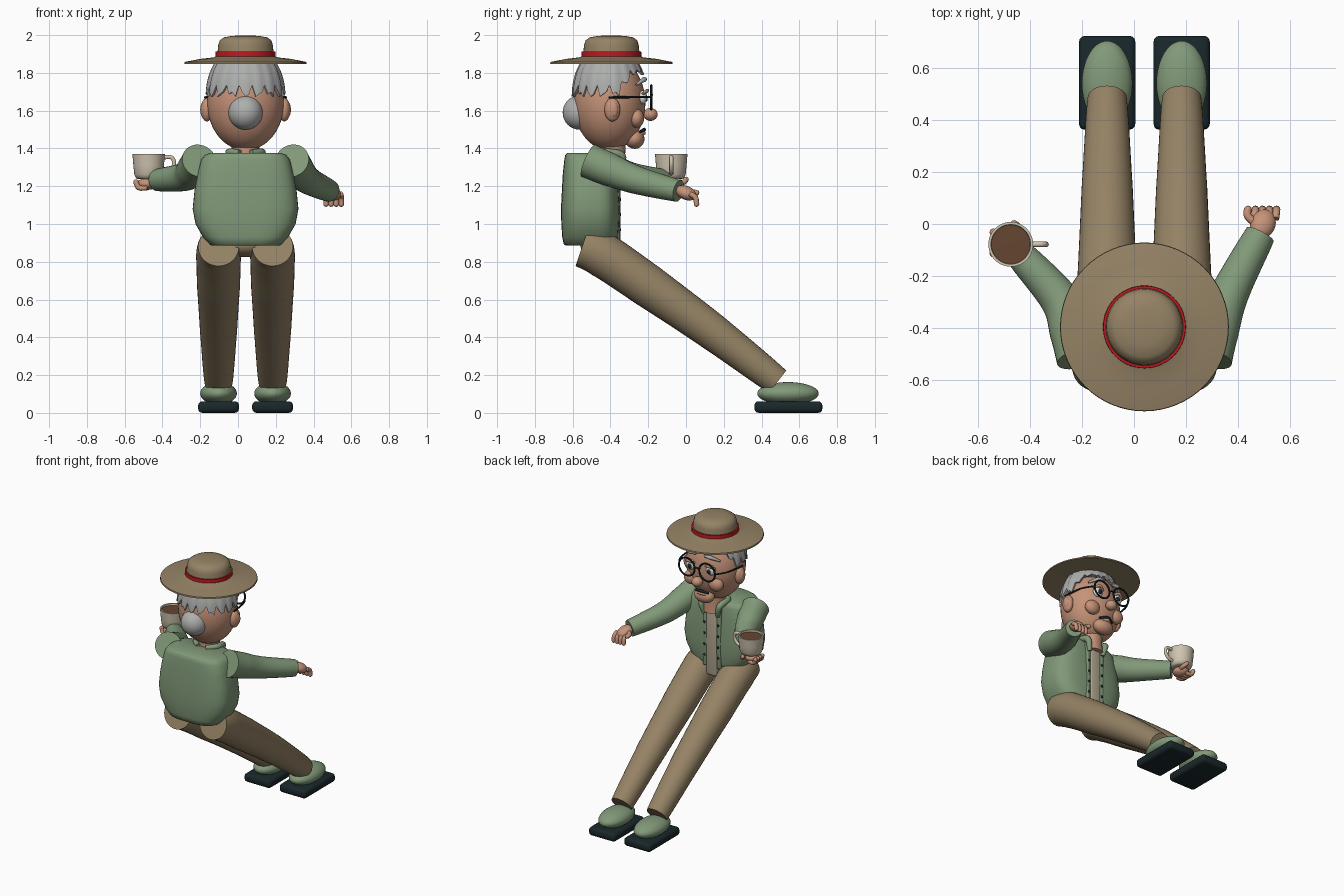
import bpy, bmesh, math
from mathutils import Vector, Matrix

if "Cube" in bpy.data.objects:
    bpy.data.objects.remove(bpy.data.objects["Cube"])

def material(name, r, g, b):
    m = bpy.data.materials.new(name)
    m.diffuse_color = (r, g, b, 1)
    m.use_nodes = True
    m.node_tree.nodes["Principled BSDF"].inputs["Base Color"].default_value = m.diffuse_color
    return m

GREEN = material("sage_green", .22, .32, .19)
TAN = material("khaki", .30, .225, .13)
SKIN = material("skin", .56, .29, .19)
GREY = material("hair_grey", .42, .43, .42)
CREAM = material("cup_cream", .62, .55, .43)
SHIRT = material("shirt_beige", .46, .40, .29)
RED = material("band_red", .50, .01, .015)
DARK = material("dark", .010, .020, .024)
BROWN = material("coffee_brown", .13, .06, .03)
WHITE = material("eye_white", .80, .80, .78)
CX, CY = .04, -.395          # axis of the figure / head


def finish(name, bm, mat, angle=40):
    bmesh.ops.recalc_face_normals(bm, faces=bm.faces[:])
    me = bpy.data.meshes.new(name)
    bm.to_mesh(me)
    bm.free()
    me.materials.append(mat)
    for p in me.polygons:
        p.use_smooth = True
    me.set_sharp_from_angle(angle=math.radians(angle))
    ob = bpy.data.objects.new(name, me)
    bpy.context.collection.objects.link(ob)
    return ob


def ball(name, loc, rad, mat, rot=(0, 0, 0), seg=32):
    bm = bmesh.new()
    bmesh.ops.create_uvsphere(bm, u_segments=seg, v_segments=seg // 2, radius=1)
    bmesh.ops.scale(bm, vec=Vector(rad), verts=bm.verts)
    ob = finish(name, bm, mat)
    ob.location, ob.rotation_euler = loc, rot
    return ob


def box(name, loc, size, mat, bevel=.01, rot=(0, 0, 0)):
    bm = bmesh.new()
    bmesh.ops.create_cube(bm, size=1)
    bmesh.ops.scale(bm, vec=Vector(size), verts=bm.verts)
    bmesh.ops.bevel(bm, geom=bm.edges[:], offset=bevel, segments=3, affect='EDGES', profile=.5)
    ob = finish(name, bm, mat)
    ob.location, ob.rotation_euler = loc, rot
    return ob


def loft(name, rings, mat, caps=True, closed=False, angle=40):
    bm = bmesh.new()
    rv = [[bm.verts.new(p) for p in r] for r in rings]
    pairs = list(zip(rv, rv[1:])) + ([(rv[-1], rv[0])] if closed else [])
    for a, b in pairs:
        for i in range(len(a)):
            j = (i + 1) % len(a)
            bm.faces.new((a[i], a[j], b[j], b[i]))
    if caps and not closed:
        bm.faces.new(rv[0])
        bm.faces.new(rv[-1])
    return finish(name, bm, mat, angle)


def lathe(name, prof, mat, loc, n=48, angle=40, closed=False):
    rings = [[(loc[0] + r * math.cos(2 * math.pi * i / n), loc[1] + r * math.sin(2 * math.pi * i / n), loc[2] + z)
              for i in range(n)] for r, z in prof]
    return loft(name, rings, mat, closed=closed, angle=angle)


def tube(name, pts, radii, mat, n=24, steps=6, closed=False):
    # smooth path through the points with a varying radius
    P, m, path = [Vector(p) for p in pts], len(pts), []
    get = (lambda k: P[k % m]) if closed else (lambda k: P[max(0, min(m - 1, k))])
    for k in range(m if closed else m - 1):
        a, b, c, d = get(k - 1), get(k), get(k + 1), get(k + 2)
        for s in range(steps):
            t = s / steps
            q = .5 * (2 * b + (c - a) * t + (2 * a - 5 * b + 4 * c - d) * t * t + (3 * b - a - 3 * c + d) * t ** 3)
            path.append((q, radii[k] * (1 - t) + radii[(k + 1) % m] * t))
    if not closed:
        path.append((P[-1], radii[-1]))
    rings, side, N = [], None, len(path)
    for k, (q, r) in enumerate(path):
        lo, hi = (k - 1, (k + 1) % N) if closed else (max(k - 1, 0), min(k + 1, N - 1))
        t = (path[hi][0] - path[lo][0]).normalized()
        if side is None:
            side = t.orthogonal()
        side = (side - t * side.dot(t)).normalized()
        up = t.cross(side)
        rings.append([q + r * (math.cos(2 * math.pi * i / n) * side + math.sin(2 * math.pi * i / n) * up) for i in range(n)])
    return loft(name, rings, mat, closed=closed)


def capsule(name, pts, r, mat, n=12):
    tube(name, pts, [r] * len(pts), mat, n, 4)
    ball(name + "_tip", pts[-1], (r, r, r), mat, seg=n)


# hat: crown with brim, and band
lathe("hat", [(.02, 1.998), (.07, 1.996), (.115, 1.988), (.137, 1.972), (.145, 1.945), (.15, 1.89), (.17, 1.882), (.24, 1.874),
              (.322, 1.858), (.324, 1.848), (.24, 1.853), (.1, 1.86)], TAN, (CX, CY, 0), 64, 50)
lathe("hat_band", [(.14, 1.883), (.159, 1.883), (.158, 1.912), (.14, 1.912)], RED, (CX, CY, 0), 64, closed=True)

# head, ears, bun, neck
ball("head", (CX, CY - .01, 1.64), (.203, .19, .25), SKIN, seg=48)
ball("hair_bun", (CX, -.562, 1.59), (.091, .091, .091), GREY)
lathe("neck", [(.08, 1.30), (.073, 1.36), (.075, 1.45)], SKIN, (CX, CY, 0), 32)
for s in (-1, 1):
    ball("ear", (CX + s * .205, -.39, 1.605), (.032, .042, .062), SKIN)
    ball("inner_ear", (CX + s * .225, -.383, 1.605), (.015, .024, .04), SKIN)

# hair cap with ragged locks, higher over the forehead
N, rings = 72, []
for k in range(15):
    ring = []
    for i in range(N):
        a = 2 * math.pi * i / N
        front = max(0, min(1, (math.sin(a) - .25) / .4))
        low = 1.675 + .115 * front + (.06 * (1 - .6 * front) if i % 4 == 0 else .012 * (i % 3))
        z = 1.93 + (low - 1.93) * k / 14
        w = math.sqrt(max(0, 1 - ((z - 1.68) / .275) ** 2))
        bump = 1 - (.03 if i % 4 == 0 else 0)
        ring.append((CX + .212 * w * bump * math.cos(a), CY - .01 + .2 * w * bump * math.sin(a), z))
    rings.append(ring)
rings.append([(CX + (x - CX) * .93, CY + (y - CY) * .93, z) for x, y, z in rings[-1]])
loft("hair", rings, GREY)

# face
ball("nose", (CX, -.188, 1.58), (.038, .038, .034), SKIN)
ball("chin", (CX, -.272, 1.45), (.075, .052, .052), SKIN)
tube("mouth", [(CX - .055, -.243, 1.488), (CX, -.222, 1.50), (CX + .055, -.243, 1.488)], [.007, .01, .007], DARK, 10)
tube("lower_lip", [(CX - .04, -.245, 1.472), (CX, -.225, 1.482), (CX + .04, -.245, 1.472)], [.008, .012, .008], SKIN, 10)
for s in (-1, 1):
    x = CX + s * .082
    ball("eye", (x, -.229, 1.67), (.036, .022, .036), WHITE)
    ball("pupil", (x - s * .004, -.21, 1.665), (.016, .007, .018), DARK, seg=16)
    tube("eyelid", [(x - .038, -.222, 1.69), (x, -.205, 1.706), (x + .038, -.228, 1.69)], [.008, .01, .008], SKIN, 10)
    tube("eyebrow", [(CX + s * .035, -.222, 1.765), (x, -.222, 1.765), (CX + s * .135, -.262, 1.738)], [.008, .014, .006], GREY, 10)
    ball("cheek", (CX + s * .1, -.262, 1.56), (.055, .04, .05), SKIN)
    # glasses
    tube("glasses_rim", [(x + .064 * math.cos(a), -.184, 1.67 + .064 * math.sin(a))
                         for a in [2 * math.pi * i / 12 for i in range(12)]], [.0065] * 12, DARK, 8, 3, True)
    tube("glasses_temple", [(x + s * .062, -.184, 1.672), (CX + s * .195, -.27, 1.672), (CX + s * .215, -.41, 1.67)],
         [.006] * 3, DARK, 8)
tube("glasses_bridge", [(CX - .02, -.184, 1.675), (CX, -.18, 1.685), (CX + .02, -.184, 1.675)], [.006] * 3, DARK, 8)

# jacket body: stack of rounded rectangles
rings = []
for z, hx, hy in [(.885, .175, .125), (.892, .19, .14), (.93, .225, .148), (1.0, .265, .153), (1.08, .28, .155), (1.18, .27, .15),
                  (1.27, .253, .145), (1.34, .235, .137), (1.366, .215, .132), (1.375, .19, .122)]:
    ring = []
    for i in range(48):
        c, s = math.cos(2 * math.pi * i / 48), math.sin(2 * math.pi * i / 48)
        f = lambda v: math.copysign(abs(v) ** .62, v)
        ring.append((CX + hx * f(c), -.507 + hy * f(s), z))
    rings.append(ring)
loft("jacket", rings, GREEN, angle=60)
box("shirt_front", (CX, -.40, 1.11), (.084, .105, .56), SHIRT, .012)
ball("trouser_seat", (CX, -.47, .89), (.13, .09, .065), TAN)
for s in (-1, 1):
    box("jacket_edge", (CX + s * .057, -.365, 1.125), (.034, .03, .47), GREEN, .01)
    tube("collar", [(CX + s * .03, -.475, 1.375), (CX + s * .085, -.42, 1.38), (CX + s * .075, -.34, 1.36), (CX + s * .055, -.345, 1.28)],
         [.018, .02, .022, .014], GREEN, 12)
for i in range(5):
    ball("button", (CX - .055, -.349, .97 + i * .08), (.009, .006, .009), DARK, seg=12)
    ball("buttonhole", (CX + .055, -.349, .97 + i * .08), (.009, .006, .009), DARK, seg=12)

# legs and shoes
for s in (-1, 1):
    x = CX + s * .143
    tube("trouser_leg", [(x, -.55, .88), (x, -.44, .835), (x, -.2, .672), (x, .14, .43), (x, .485, .165)],
         [.108, .119, .114, .098, .075], TAN, 32)
    ball("shoe", (x, .54, .103), (.097, .163, .06), GREEN, seg=40)
    box("shoe_sole", (x, .542, .031), (.216, .36, .061), DARK, .022)
    for t in (-1, 1):
        tube("knee_crease", [(x + t * .04, .13, .522), (x + t * .055, .145, .503)], [.006, .006], DARK, 8)

# sleeves
tube("right_sleeve", [(.285, -.515, 1.335), (.315, -.41, 1.29), (.37, -.26, 1.232), (.485, -.04, 1.175)],
     [.093, .088, .074, .058], GREEN, 32)
tube("left_sleeve", [(-.205, -.515, 1.335), (-.235, -.41, 1.29), (-.285, -.29, 1.25), (-.43, -.125, 1.232)],
     [.093, .09, .076, .058], GREEN, 32)

# open hand
ball("right_palm", (.495, .0, 1.165), (.048, .06, .036), SKIN, (-.4, 0, -.4))
for i in range(4):
    x = .462 + i * .027
    capsule("right_finger", [(x, .02, 1.16), (x + .004, .05, 1.14), (x + .004, .056, 1.105)], .0145, SKIN)
capsule("right_thumb", [(.47, .0, 1.17), (.437, .03, 1.17), (.437, .055, 1.165)], .0155, SKIN)

# hand holding the cup from beneath
ball("left_palm", (-.478, -.085, 1.213), (.056, .055, .032), SKIN, (0, 0, .8))
for i in range(4):
    y = -.125 + i * .027
    capsule("left_finger", [(-.48, y, 1.192), (-.525, y + .008, 1.192), (-.54, y + .012, 1.222)], .0145, SKIN)
capsule("left_thumb", [(-.45, -.06, 1.215), (-.445, -.015, 1.22), (-.46, .0, 1.235)], .0145, SKIN)

# cup of coffee
CUP = (-.473, -.078, 0)
lathe("cup", [(.055, 1.238), (.066, 1.242), (.076, 1.262), (.081, 1.31), (.086, 1.37), (.076, 1.37), (.073, 1.34), (.02, 1.335)],
      CREAM, CUP, 48, 50)
lathe("coffee", [(.0745, 1.338), (.0755, 1.357), (.01, 1.358)], BROWN, CUP, 48)
tube("cup_handle", [(-.395, -.078, 1.352), (-.352, -.078, 1.352), (-.338, -.078, 1.318), (-.36, -.078, 1.28), (-.397, -.078, 1.268)],
     [.011] * 5, CREAM, 12)
